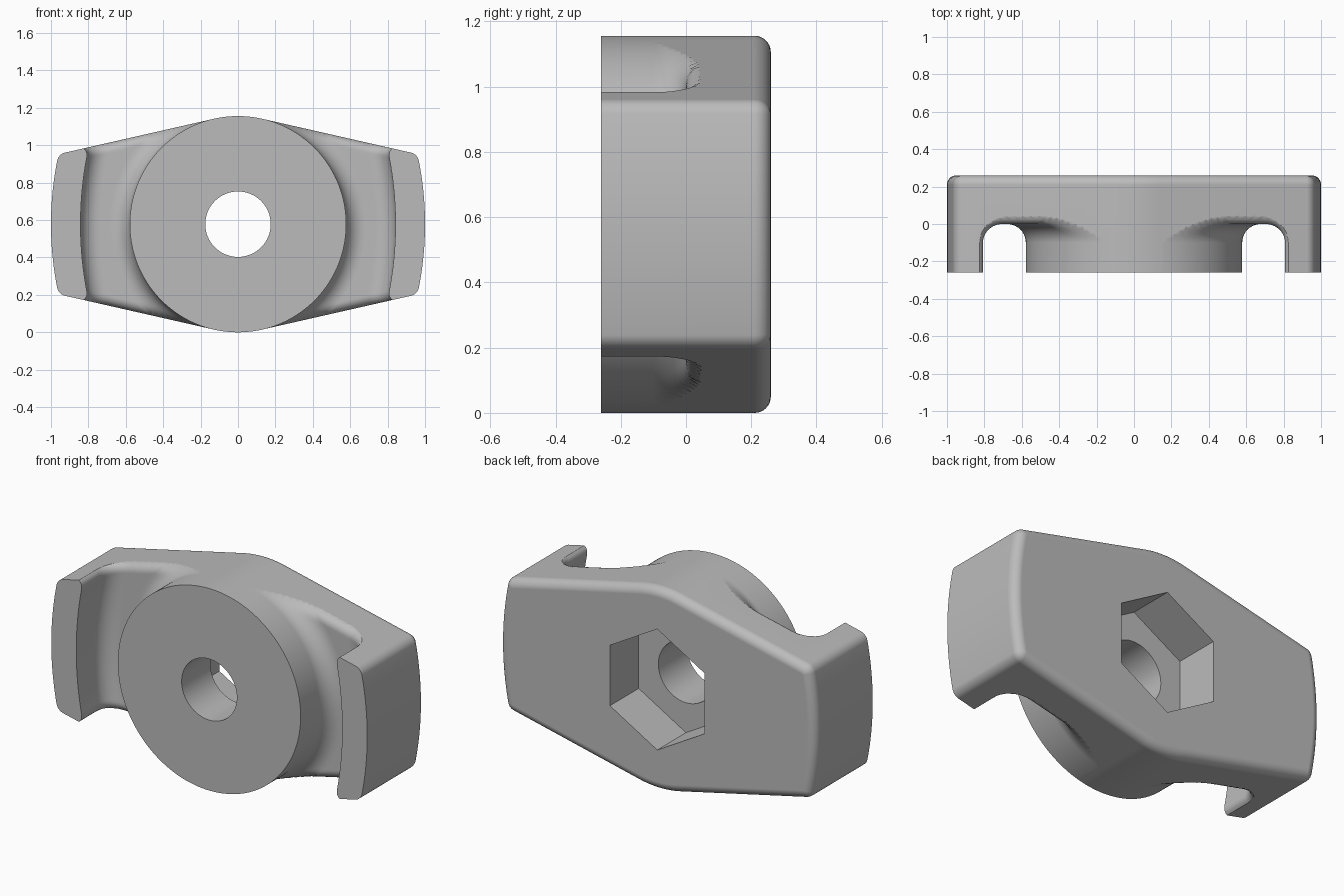
import bpy, bmesh, math
from mathutils import Vector

if "Cube" in bpy.data.objects:
    bpy.data.objects.remove(bpy.data.objects["Cube"])

MID = 0.578             # height of the centre axis, also the hub radius
HALF = 0.26             # half thickness
SLOPE = math.radians(12.8)
END_R, CORNER_R, BACK_R = 1.75, 0.055, 0.05
SIN, COS = math.sin(SLOPE), math.cos(SLOPE)

grey = bpy.data.materials.new("plain_grey")
grey.use_nodes = True
grey.diffuse_color = (0.5, 0.5, 0.5, 1)
grey.node_tree.nodes["Principled BSDF"].inputs["Base Color"].default_value = (0.5, 0.5, 0.5, 1)


def make_object(name, bm):
    bmesh.ops.recalc_face_normals(bm, faces=bm.faces)
    mesh = bpy.data.meshes.new(name)
    bm.to_mesh(mesh)
    bm.free()
    mesh.materials.append(grey)
    ob = bpy.data.objects.new(name, mesh)
    bpy.context.collection.objects.link(ob)
    return ob


def arc(centre, radius, start, end, steps):
    return [centre + radius * Vector((math.cos(a), math.sin(a)))
            for a in (start + (end - start) * i / steps for i in range(steps + 1))]


def outline(inset):
    """Hub arc, sloped side, rounded corner and bowed end, mirrored to four quarters."""
    end_c = Vector((1 - END_R, 0))
    n, t = Vector((SIN, COS)), Vector((COS, -SIN))
    side = MID - CORNER_R
    along = end_c.dot(t) + math.sqrt((END_R - CORNER_R) ** 2 - (side - end_c.dot(n)) ** 2)
    corner = n * side + t * along
    rise = math.atan2(corner.y, corner.x - end_c.x)
    top = math.pi / 2
    q = arc(Vector((0, 0)), MID - inset, top, top - SLOPE, 8)
    q += arc(corner, CORNER_R - inset, top - SLOPE, rise, 8)
    q += arc(end_c, END_R - inset, rise, 0, 12)[1:]
    right = q + [Vector((p.x, -p.y)) for p in reversed(q[:-1])]
    return right + [Vector((-p.x, p.y)) for p in reversed(right[1:-1])]


def loft(name, rings):
    """Skin a list of (y, points) rings and cap both ends."""
    bm = bmesh.new()
    rows = [[bm.verts.new((p.x, y, p.y + MID)) for p in pts] for y, pts in rings]
    for a, b in zip(rows, rows[1:]):
        for i in range(len(a)):
            j = (i + 1) % len(a)
            bm.faces.new((a[i], a[j], b[j], b[i]))
    bm.faces.new(rows[0])
    bm.faces.new(rows[-1])
    return make_object(name, bm)


def prism(name, radius, sides, y0, y1):
    pts = arc(Vector((0, 0)), radius, math.pi / 2, math.pi * 2.5, sides)[:-1]
    return loft(name, [(y0, pts), (y1, pts)])


def groove_cutter():
    """Round-bottomed channels between hub and end walls, easing out at the sloped sides."""
    fillet, ease, hub = 0.1, 0.05, MID + 0.0005
    rows, steps, flat = 200, 10, 16
    bm = bmesh.new()
    for side in (-1, 1):
        layers = ([], [])
        for i in range(rows + 1):
            a = math.radians(88) * (1 - 2 * i / rows)
            radial = Vector((math.cos(a), math.sin(a)))
            wall_z = 0.66 * math.sin(a)
            wall = Vector((0.842 - wall_z ** 2 / 3.8, wall_z))
            inner, outer = radial * (hub + fillet), wall - Vector((fillet, 0))
            cols = []           # plan position, depth, sideways push, depth push
            for k in range(steps + 1):
                th = math.pi / 2 * k / steps
                cols.append((radial * (hub + fillet * (1 - math.cos(th))),
                             fillet * (math.sin(th) - 1), 0, math.sin(th)))
            for k in range(1, flat):
                cols.append((inner.lerp(outer, k / flat), 0, 0, 1))
            for k in range(steps + 1):
                th = math.pi / 2 * k / steps
                cols.append((outer + Vector((fillet * math.sin(th), 0)),
                             fillet * (math.cos(th) - 1), math.sin(th), math.cos(th)))
            low, high = [], []
            for p, y, push_x, push_y in cols:
                e = min(max(MID - p.x * SIN - abs(p.y) * COS, 0), ease)
                f = ease - math.sqrt(ease ** 2 - (ease - e) ** 2)
                x = side * (p.x + f * push_x)
                low.append(bm.verts.new((x, y + f * push_y, p.y + MID)))
                high.append(bm.verts.new((x, -0.35, p.y + MID)))
            layers[0].append(low)
            layers[1].append(high)
        for grid in layers:
            for a, b in zip(grid, grid[1:]):
                for k in range(len(a) - 1):
                    bm.faces.new((a[k], a[k + 1], b[k + 1], b[k]))
        low, high = layers
        rims = [([r[c] for r in low], [r[c] for r in high]) for c in (0, -1)]
        rims += [(low[c], high[c]) for c in (0, -1)]
        for a, b in rims:
            for k in range(len(a) - 1):
                bm.faces.new((a[k], a[k + 1], b[k + 1], b[k]))
    return make_object("groove_cutter", bm)


# Solid body with a rounded back edge
rings = [(-HALF, outline(0))]
for k in range(9):
    th = math.pi / 2 * k / 8
    rings.append((HALF - BACK_R + BACK_R * math.sin(th), outline(BACK_R * (1 - math.cos(th)))))
body = loft("clamp_knob_body", rings)

# Grooves, through hole and hexagonal nut pocket
cutters = [groove_cutter(),
           prism("bolt_hole_cutter", 0.175, 64, -0.4, 0.4),
           prism("nut_pocket_cutter", 0.346, 6, 0, 0.4)]
bpy.context.view_layer.objects.active = body
for ob in bpy.context.selected_objects:
    ob.select_set(False)
body.select_set(True)
for c in cutters:
    c.hide_render = True
    mod = body.modifiers.new(c.name, "BOOLEAN")
    mod.operation, mod.solver, mod.object = "DIFFERENCE", "EXACT", c
    bpy.ops.object.modifier_apply(modifier=mod.name)
    bpy.data.objects.remove(c)

# Smooth shading with crisp edges kept
bpy.ops.object.shade_smooth_by_angle(angle=math.radians(32))
weighted = body.modifiers.new("even_normals", "WEIGHTED_NORMAL")
weighted.keep_sharp = True
